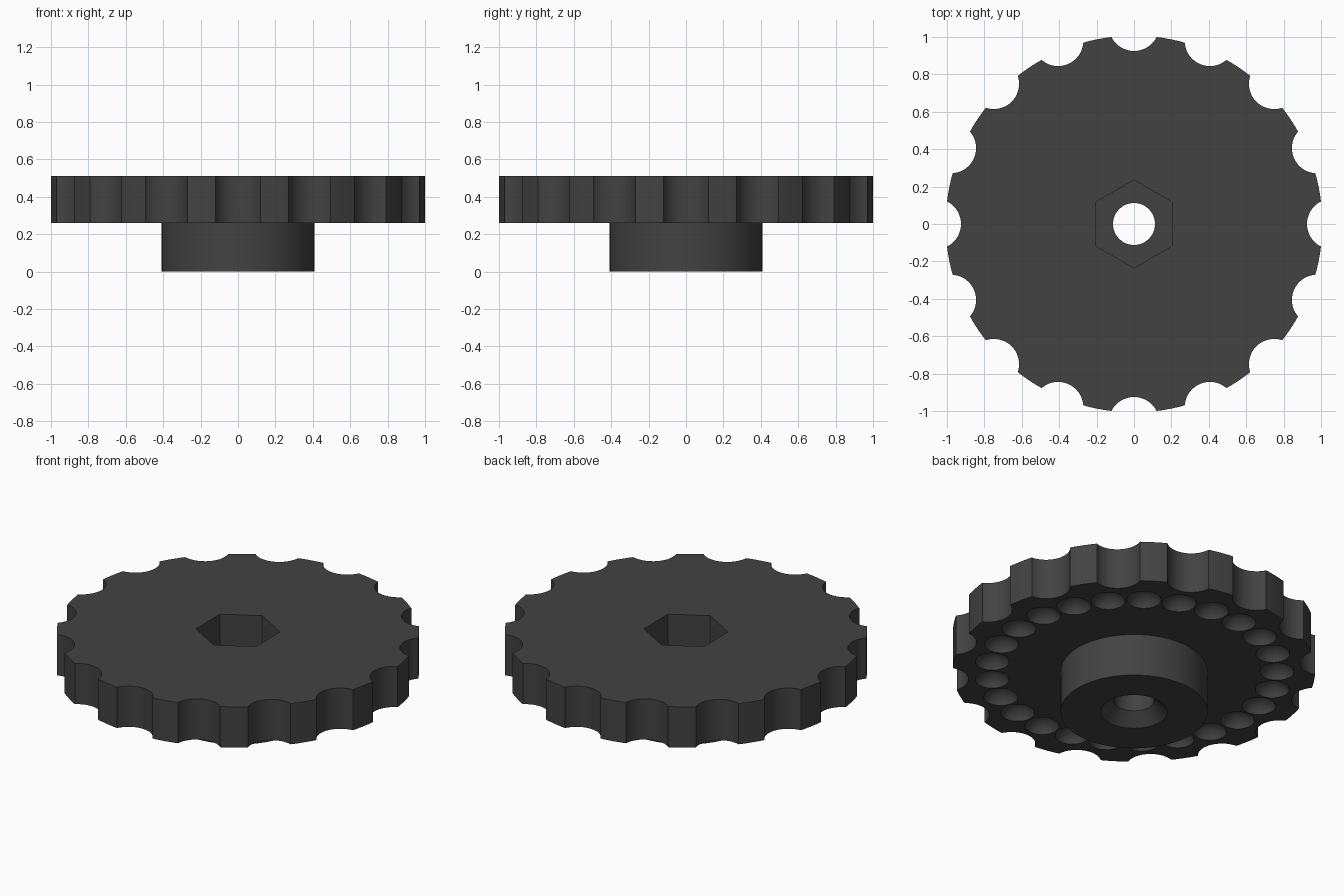
import bpy, bmesh, math
from mathutils import Matrix

if "Cube" in bpy.data.objects:
    bpy.data.objects.remove(bpy.data.objects["Cube"])

DISC_BOTTOM, TOP = 0.26, 0.51

plastic = bpy.data.materials.new("dark grey")
plastic.diffuse_color = (0.055, 0.055, 0.055, 1)
plastic.use_nodes = True
plastic.node_tree.nodes["Principled BSDF"].inputs["Base Color"].default_value = plastic.diffuse_color


def make_object(name, bm):
    bmesh.ops.recalc_face_normals(bm, faces=bm.faces)
    mesh = bpy.data.meshes.new(name)
    bm.to_mesh(mesh)
    bm.free()
    mesh.materials.append(plastic)
    obj = bpy.data.objects.new(name, mesh)
    bpy.context.collection.objects.link(obj)
    return obj


def lathe(name, profile, steps):
    """Revolve a closed (radius, z) profile around the z axis."""
    bm = bmesh.new()
    rings = []
    for i in range(steps):
        a = math.tau * i / steps
        rings.append([bm.verts.new((r * math.cos(a), r * math.sin(a), z)) for r, z in profile])
    n = len(profile)
    for i in range(steps):
        p, q = rings[i], rings[(i + 1) % steps]
        for j in range(n):
            k = (j + 1) % n
            bm.faces.new((p[j], q[j], q[k], p[k]))
    return make_object(name, bm)


def cut(target, cutter):
    cutter.hide_render = True
    mod = target.modifiers.new("cut", 'BOOLEAN')
    mod.operation = 'DIFFERENCE'
    mod.solver = 'EXACT'
    mod.object = cutter
    bpy.context.view_layer.objects.active = target
    bpy.ops.object.modifier_apply(modifier=mod.name)
    bpy.data.objects.remove(cutter)


# Disc and hub with a countersunk bore
knob = lathe("knob_wheel", [
    (0.112, 0.07), (0.185, 0.0), (0.408, 0.0), (0.408, DISC_BOTTOM),
    (1.007, DISC_BOTTOM), (1.007, TOP), (0.112, TOP)], 128)

# Sixteen finger notches around the rim
bm = bmesh.new()
for i in range(16):
    a = math.tau * i / 16
    place = Matrix.Translation((1.06 * math.cos(a), 1.06 * math.sin(a), 0.385))
    bmesh.ops.create_cone(bm, cap_ends=True, segments=48, radius1=0.135, radius2=0.135,
                          depth=0.6, matrix=place)
cut(knob, make_object("notch_cutter", bm))

# Hexagonal nut pocket, points along y
bm = bmesh.new()
bmesh.ops.create_cone(bm, cap_ends=True, segments=6, radius1=0.235, radius2=0.235, depth=0.5,
                      matrix=Matrix.Translation((0, 0, DISC_BOTTOM + 0.25)))
xs = [v.co.x for v in bm.verts]
if max(xs) > 0.22:
    bmesh.ops.rotate(bm, verts=bm.verts, cent=(0, 0, 0), matrix=Matrix.Rotation(math.pi / 6, 3, 'Z'))
cut(knob, make_object("hex_cutter", bm))

# Twenty-five round detent dimples under the disc
radius, depth = 0.0995, 0.07
bm = bmesh.new()
for i in range(25):
    a = -math.pi / 2 + math.tau * i / 25
    place = Matrix.Translation((0.795 * math.cos(a), 0.795 * math.sin(a),
                                DISC_BOTTOM + depth - radius))
    bmesh.ops.create_uvsphere(bm, u_segments=32, v_segments=18, radius=radius, matrix=place)
cut(knob, make_object("dimple_cutter", bm))

# Smooth curved walls, keep crisp edges
bpy.ops.object.select_all(action='DESELECT')
knob.select_set(True)
bpy.context.view_layer.objects.active = knob
bpy.ops.object.shade_smooth_by_angle(angle=math.radians(30))
